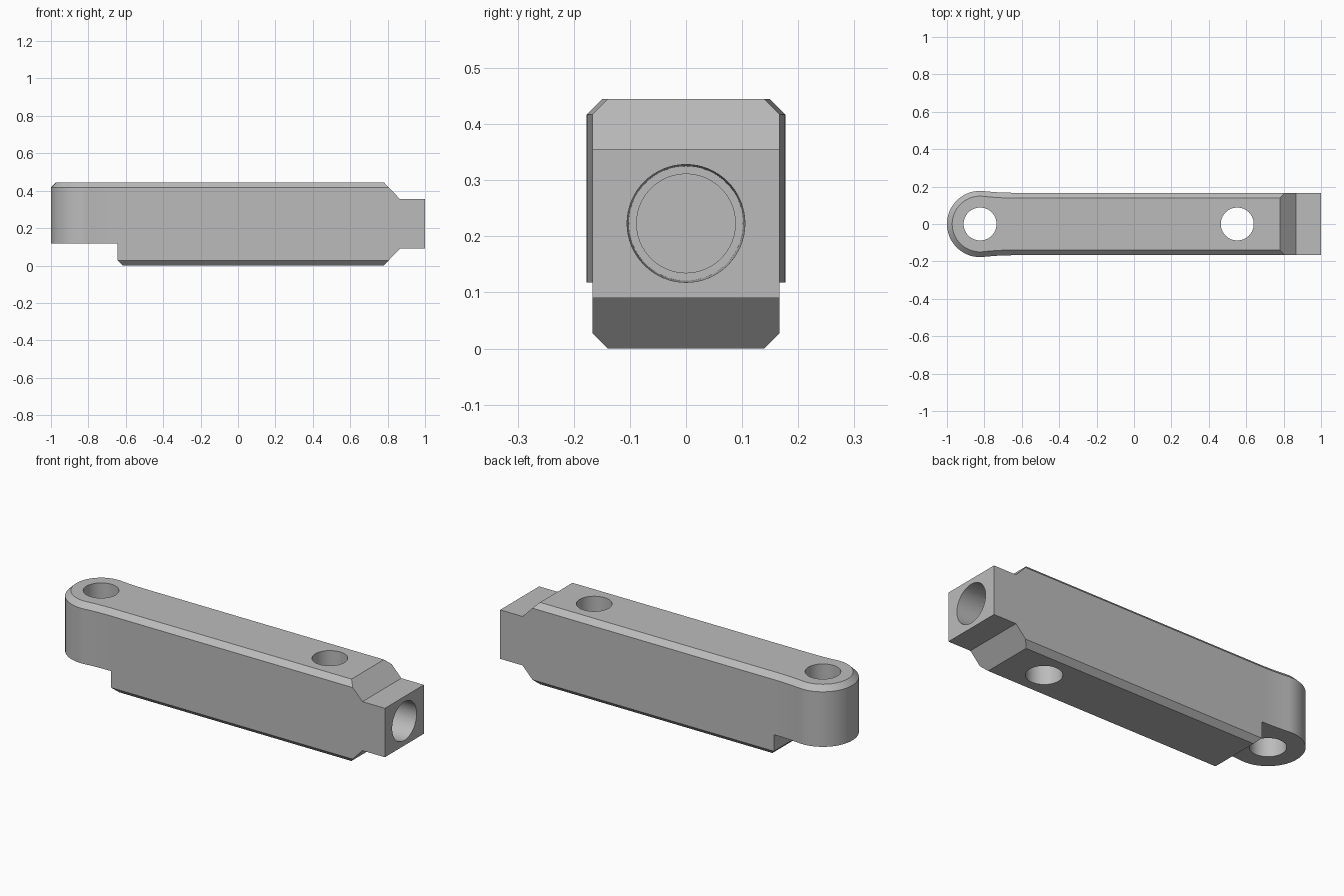
import bpy, bmesh, math
from mathutils import Matrix

if "Cube" in bpy.data.objects:
    bpy.data.objects.remove(bpy.data.objects["Cube"], do_unlink=True)

HEIGHT, CHAMFER = 0.445, 0.028
HALF_W, EYE_R, EYE_X = 0.167, 0.177, -0.823
HOLE_R, MID_Z = 0.088, 0.223

grey = bpy.data.materials.new("satin grey")
grey.use_nodes = True
colour = (0.5, 0.5, 0.5, 1)
grey.diffuse_color = colour
grey.node_tree.nodes["Principled BSDF"].inputs["Base Color"].default_value = colour


def loft(name, rings):
    """Solid skinned through matching closed rings of points."""
    bm = bmesh.new()
    loops = [[bm.verts.new(p) for p in ring] for ring in rings]
    for a, b in zip(loops, loops[1:]):
        for i in range(len(a)):
            j = (i + 1) % len(a)
            bm.faces.new((a[i], a[j], b[j], b[i]))
    bm.faces.new(loops[0][::-1])
    bm.faces.new(loops[-1])
    bmesh.ops.recalc_face_normals(bm, faces=bm.faces)
    mesh = bpy.data.meshes.new(name)
    bm.to_mesh(mesh)
    bm.free()
    mesh.materials.append(grey)
    obj = bpy.data.objects.new(name, mesh)
    bpy.context.collection.objects.link(obj)
    return obj


def turned(name, stations, matrix):
    """Round cutter from (radius, distance along axis) stations."""
    angles = [math.tau * i / 64 for i in range(64)]
    obj = loft(name, [[(r * math.cos(a), r * math.sin(a), d) for a in angles]
                      for r, d in stations])
    obj.data.transform(matrix)
    return obj


def boolean(target, tool, operation):
    mod = target.modifiers.new(operation.lower(), "BOOLEAN")
    mod.operation, mod.object, mod.solver = operation, tool, "EXACT"
    bpy.context.view_layer.objects.active = target
    bpy.ops.object.modifier_apply(modifier=mod.name)
    bpy.data.objects.remove(tool, do_unlink=True)


def outline(inset, z):
    """Plan shape: round eye blended by a wide fillet into straight sides."""
    fillet = 1.4
    span = math.sqrt((EYE_R + fillet) ** 2 - (HALF_W + fillet) ** 2)
    sweep = math.asin(span / (EYE_R + fillet))
    r, big = EYE_R - inset, fillet + inset
    side = [(1.1, HALF_W - inset)]
    for i in range(9):
        a = sweep * i / 8
        side.append((EYE_X + span - big * math.sin(a),
                     HALF_W + fillet - big * math.cos(a)))
    start = math.pi / 2 - sweep
    for i in range(1, 33):
        a = start + (math.pi - start) * i / 32
        side.append((EYE_X + r * math.cos(a), r * math.sin(a)))
    side += [(x, -y) for x, y in side[-2::-1]]
    return [(x, y, z) for x, y in side]


# Long body with chamfered top and bottom rims
body = loft("link_body", [outline(CHAMFER, 0), outline(0, CHAMFER),
                          outline(0, HEIGHT - CHAMFER), outline(CHAMFER, HEIGHT)])

# Side profile: stepped eye underside and necked square end
profile = [(-1.1, 0.118), (-0.645, 0.118), (-0.645, 0.028), (-0.565, -0.052),
           (0.73, -0.052), (0.865, 0.09), (1.0, 0.09),
           (1.0, 0.356), (0.865, 0.356), (0.73, 0.497), (-1.1, 0.497)]
boolean(body, loft("side_profile", [[(x, y, z) for x, z in profile]
                                    for y in (-0.3, 0.3)]), "INTERSECT")

# Vertical pin holes
for x in (EYE_X, 0.552):
    boolean(body, turned("pin_hole", [(HOLE_R, -0.1), (HOLE_R, 0.6)],
                         Matrix.Translation((x, 0, 0))), "DIFFERENCE")

# Stepped, slightly tapered blind bore in the square end
axis = Matrix.Translation((0, 0, MID_Z)) @ Matrix.Rotation(math.pi / 2, 4, "Y")
boolean(body, turned("end_bore", [(HOLE_R, 0.7), (HOLE_R, 0.76), (0.102, 0.76),
                                  (0.105, 1.0), (0.105, 1.1)], axis), "DIFFERENCE")

bpy.ops.object.select_all(action="DESELECT")
body.select_set(True)
bpy.context.view_layer.objects.active = body
bpy.ops.object.shade_smooth_by_angle(angle=math.radians(25))
